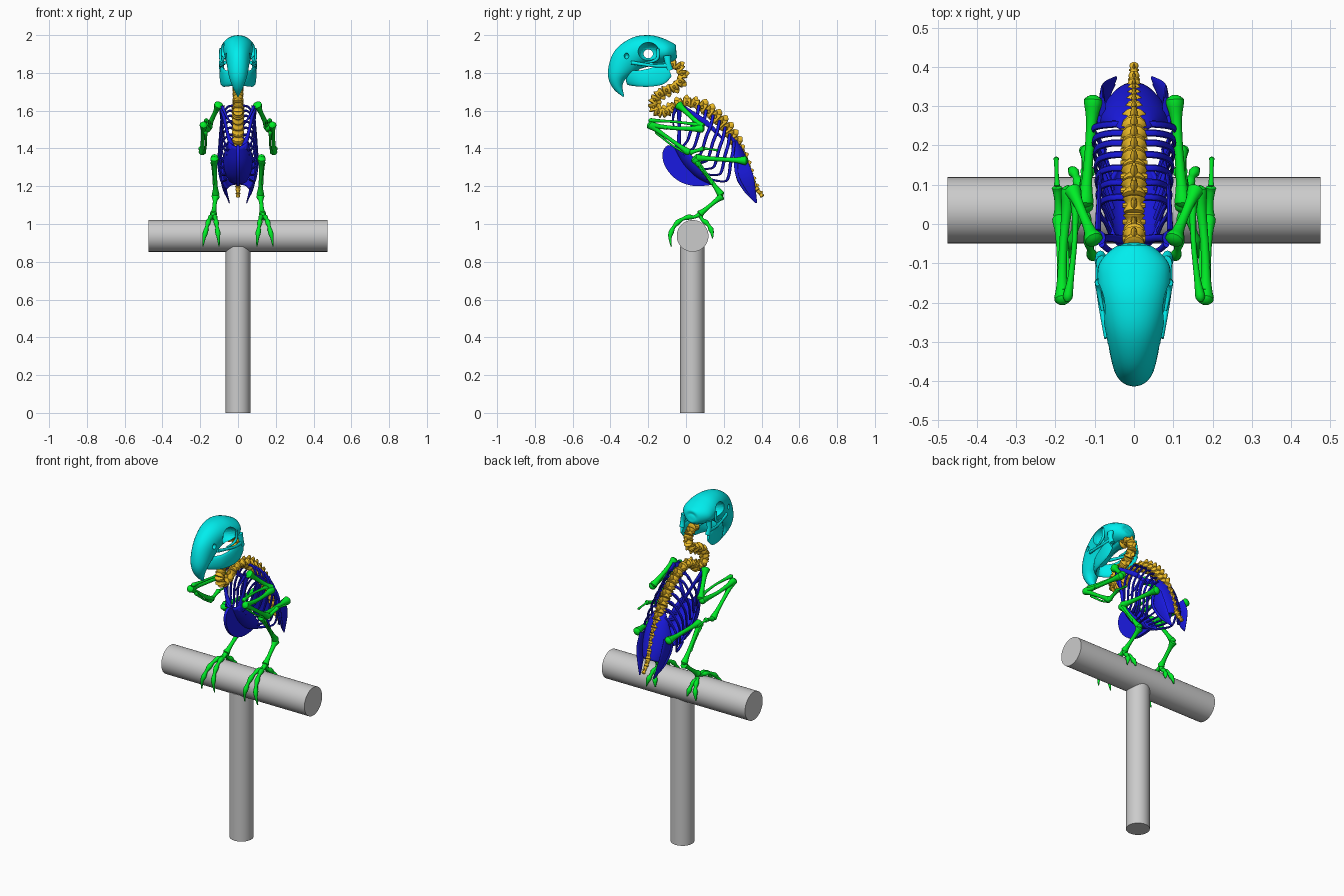
import bpy, bmesh, math
from mathutils import Vector as V

if "Cube" in bpy.data.objects:
    bpy.data.objects.remove(bpy.data.objects["Cube"])

def mat(name, c):
    m = bpy.data.materials.new(name)
    m.diffuse_color = (*c, 1)
    m.use_nodes = True
    m.node_tree.nodes["Principled BSDF"].inputs["Base Color"].default_value = m.diffuse_color
    return m

CYAN, ORANGE = mat("cyan", (0, .85, .85)), mat("orange", (.85, .5, .02))
BLUE, GREEN = mat("blue", (.01, .01, .75)), mat("green", (0, .85, .02))

def finish(name, bm, m):
    bmesh.ops.recalc_face_normals(bm, faces=bm.faces)
    me = bpy.data.meshes.new(name)
    bm.to_mesh(me)
    bm.free()
    ob = bpy.data.objects.new(name, me)
    bpy.context.collection.objects.link(ob)
    if m:
        me.materials.append(m)
    return ob

def spline(ctrl, sub=4):
    # Catmull-Rom through tuples of any length
    P = [ctrl[0]] + list(ctrl) + [ctrl[-1]]
    out = []
    for i in range(1, len(P) - 2):
        for k in range(sub):
            t = k / sub
            out.append([.5 * (2*b + (c-a)*t + (2*a-5*b+4*c-d)*t*t + (3*b-a-3*c+d)*t**3)
                        for a, b, c, d in zip(P[i-1], P[i], P[i+1], P[i+2])])
    return out + [list(ctrl[-1])]

def tube(name, ctrl, m, ref=(1, 0, 0), seg=12, sub=4):
    # ctrl: (x, y, z, radius along ref, radius across)
    S = spline(ctrl, sub)
    bm, rings = bmesh.new(), []
    for i, s in enumerate(S):
        t = (V(S[min(i+1, len(S)-1)][:3]) - V(S[max(i-1, 0)][:3])).normalized()
        n = V(ref) - t * t.dot(V(ref))
        n.normalize()
        b = t.cross(n)
        ra, rb = max(s[3], .001), max(s[4], .001)
        rings.append([bm.verts.new(V(s[:3]) + n*ra*math.cos(2*math.pi*k/seg) + b*rb*math.sin(2*math.pi*k/seg))
                      for k in range(seg)])
    for r, q in zip(rings, rings[1:]):
        for k in range(seg):
            bm.faces.new((r[k], r[(k+1) % seg], q[(k+1) % seg], q[k]))
    bm.faces.new(rings[0])
    bm.faces.new(rings[-1])
    return finish(name, bm, m)

def pair(name, ctrl, m, **kw):
    for side, sx in (("left", 1), ("right", -1)):
        tube(f"{side}_{name}", [(c[0]*sx, *c[1:]) for c in ctrl], m, **kw)

def bone(name, p, q, r, bow=(0, 0, 0), ends=1.7):
    # long bone with flared ends, mirrored
    p, q, ctrl = V(p), V(q), []
    for t, f in ((-.01, .6), (.03, ends), (.1, ends*.9), (.22, 1.05), (.5, .85), (.78, 1), (.9, ends*.8), (.97, ends*.9), (1.01, .6)):
        c = p.lerp(q, t) + V(bow) * math.sin(math.pi * t)
        ctrl.append((*c, r*f, r*f))
    pair(name, ctrl, GREEN, sub=2)

def shell(name, secs, n, m, thick):
    # arched plate: secs (y, z, half width, edge depth), edges bend along n
    bm, n, rows, N = bmesh.new(), V((0, *n)).normalized(), [], 8
    for y, z, w, d in spline(secs):
        row = []
        for j in range(-N, N + 1):
            a = 1.4 * j / N
            row.append(bm.verts.new(V((w*math.sin(a)/math.sin(1.4), y, z)) + n*d*(1-math.cos(a))/(1-math.cos(1.4))))
        rows.append(row)
    for r, q in zip(rows, rows[1:]):
        for k in range(2*N):
            bm.faces.new((r[k], r[k+1], q[k+1], q[k]))
    ob = finish(name, bm, m)
    so = ob.modifiers.new("thick", 'SOLIDIFY')
    so.thickness, so.offset = thick, 0
    return ob

# Perch
bpy.ops.mesh.primitive_cylinder_add(vertices=64, radius=.084, depth=.95, location=(0, .035, .937), rotation=(0, math.pi/2, 0))
bpy.context.object.name = "perch_bar"
bpy.ops.mesh.primitive_cylinder_add(vertices=64, radius=.065, depth=.88, location=(0, .033, .44))
bpy.context.object.name = "perch_post"

# Skull with hooked upper beak
skull = tube("skull_and_beak", [
    (0, -.05, 1.905, .02, .015), (0, -.06, 1.905, .05, .042), (0, -.1, 1.912, .088, .058), (0, -.15, 1.92, .093, .07),
    (0, -.2, 1.925, .086, .075), (0, -.26, 1.91, .075, .08), (0, -.32, 1.86, .062, .08), (0, -.362, 1.79, .05, .054),
    (0, -.362, 1.73, .03, .028), (0, -.33, 1.675, .004, .004)], CYAN, seg=32, sub=6)

# Eye sockets, window between them, and nostrils
def cutter(name, loc, scale):
    bpy.ops.mesh.primitive_uv_sphere_add(segments=24, ring_count=16, radius=1, location=loc)
    c = bpy.context.object
    c.name, c.scale, c.hide_render, c.display_type = name, scale, True, 'WIRE'
    b = skull.modifiers.new(name, 'BOOLEAN')
    b.operation, b.object, b.solver = 'DIFFERENCE', c, 'EXACT'
    c.hide_set(True)
for sx in (1, -1):
    cutter("socket_cutter", (sx*.1, -.2, 1.912), (.09, .056, .052))
    cutter("nostril_cutter", (sx*.07, -.315, 1.89), (.03, .013, .016))
cutter("window_cutter", (0, -.2, 1.9), (.09, .026, .024))

# Lower jaw, cheek bars, socket rims
jaw = [(.088, -.085, 1.805, .025, .008), (.088, -.13, 1.79, .05, .009), (.078, -.19, 1.775, .048, .01), (.055, -.255, 1.77, .042, .012)]
tube("lower_jaw", jaw + [(0, -.305, 1.775, .04, .014)] + [(-c[0], *c[1:]) for c in jaw[::-1]], CYAN, ref=(0, 0, 1), seg=16)
pair("cheek_bar", [(.09, -.085, 1.84, .008, .012), (.09, -.17, 1.838, .006, .008), (.068, -.29, 1.855, .008, .01)], CYAN)
pair("jaw_joint", [(.082, -.1, 1.89, .015, .02), (.088, -.095, 1.85, .012, .016), (.085, -.085, 1.815, .014, .018)], CYAN)
pair("socket_rim", [(.093, -.15, 1.93, .006, .008), (.093, -.15, 1.88, .007, .009), (.088, -.18, 1.86, .006, .007), (.08, -.22, 1.855, .004, .005)], CYAN)
tube("palate", [(0, -.1, 1.855, .03, .015), (0, -.2, 1.845, .022, .012), (0, -.31, 1.82, .03, .02)], CYAN)

# Spine: resample one S-curve into vertebrae
path = [V((0, *p)) for p in spline([
    (-.095, 1.842), (-.04, 1.838), (-.018, 1.777), (-.058, 1.726), (-.127, 1.70), (-.175, 1.65), (-.165, 1.597),
    (-.10, 1.59), (-.037, 1.64), (.042, 1.64), (.106, 1.605), (.164, 1.56), (.212, 1.507), (.254, 1.438),
    (.30, 1.36), (.335, 1.27), (.365, 1.20), (.405, 1.145)], 10)]
arc = [0]
for a, b in zip(path, path[1:]):
    arc.append(arc[-1] + (b - a).length)
def along(s):
    for i in range(1, len(arc)):
        if arc[i] >= s:
            return path[i-1].lerp(path[i], (s - arc[i-1]) / (arc[i] - arc[i-1]))
    return path[-1]
count = 29
step = arc[-1] / count
for i in range(count):
    p, q = along(i*step), along((i+1)*step)
    c, t = (p+q)/2, (q-p).normalized()
    thorax = 15 <= i <= 21
    r = .03 if thorax else .026
    if i > 21:
        r = .024 - .0022*(i-22)
    tube(f"vertebra_{i+1:02d}", [(*(p.lerp(q, u)), r*f, r*f) for u, f in
         ((-.03, .6), (.06, 1), (.25, 1), (.5, .75), (.75, .9), (.92, 1.1), (1.04, .65))], ORANGE, sub=2)
    up = V((0, -t.z, t.y))  # dorsal side
    h = 1.5 if thorax else 1.3
    tube(f"dorsal_process_{i+1:02d}", [(*c, r*.35, r*.8), (*(c+up*r), r*.3, r*.7), (*(c+up*r*h+t*.006), r*.15, r*.35)], ORANGE, seg=8, sub=2)
    tube(f"side_process_{i+1:02d}", [(c.x+k*r*1.15, c.y, c.z, r*.35*(1.6-abs(k)), r*.35*(1.6-abs(k))) for k in (-1, -.6, 0, .6, 1)],
         ORANGE, ref=(0, 1, 0), seg=8, sub=2)

# Ribs
for i in range(7):
    t = i / 6
    L = lambda a, b: a + (b - a) * t
    top = along(step * (15 + 6.3*t))
    w, ey, ez = L(.088, .102), L(.015, .225), L(1.46, 1.25)
    pair(f"rib_{i+1}", [
        (.01, top.y, top.z-.005, .009, .007), (.055, top.y, top.z-.01, .009, .006), (w*.93, top.y*.8+ey*.2, top.z-.06, .009, .005),
        (w*1.03, top.y*.4+ey*.6, top.z*.4+ez*.6, .009, .005), (w*.93, ey, ez, .008, .005),
        (w*.82, ey*.75+L(-.03, .12)*.25, ez-.025, .007, .005), (.055, L(-.035, .11), L(1.39, 1.24), .008, .006)],
        BLUE, ref=(0, 1, 0), seg=8)

# Breastbone plate and keel blade
shell("breastbone", [(-.06, 1.41, .045, .03), (-.01, 1.32, .07, .06), (.06, 1.25, .07, .05), (.13, 1.215, .045, .02)], (.5, .85), BLUE, .01)
bm = bmesh.new()
edge = spline([(-.055, 1.41), (-.1, 1.415), (-.125, 1.37), (-.108, 1.3), (-.05, 1.235), (.03, 1.203), (.12, 1.205), (.135, 1.22), (.06, 1.255), (-.01, 1.325)], 5)
bm.faces.new([bm.verts.new((-.008, y, z)) for y, z in edge])
ex = bmesh.ops.extrude_face_region(bm, geom=bm.faces[:])
bmesh.ops.translate(bm, vec=(.016, 0, 0), verts=[g for g in ex["geom"] if isinstance(g, bmesh.types.BMVert)])
finish("breastbone_keel", bm, BLUE)

# Shoulder girdle
pair("coracoid", [(.088, -.035, 1.625, .016, .018), (.075, -.036, 1.57, .01, .011), (.055, -.036, 1.48, .009, .01), (.03, -.04, 1.4, .018, .012)], BLUE)
pair("shoulder_blade", [(.092, -.02, 1.615, .008, .016), (.09, .05, 1.575, .006, .013), (.085, .12, 1.525, .005, .014), (.072, .19, 1.455, .003, .005)], BLUE)
pair("collar_bone", [(.082, -.05, 1.62, .008, .01), (.06, -.068, 1.57, .006, .007), (.028, -.066, 1.52, .003, .004)], BLUE)

# Pelvis
shell("pelvis", [(.245, 1.465, .025, .01), (.28, 1.42, .055, .03), (.315, 1.35, .082, .065), (.342, 1.27, .083, .08), (.355, 1.21, .06, .06)], (-.88, -.4), BLUE, .012)
pair("hip_blade", [(.08, .29, 1.33, .008, .035), (.08, .315, 1.25, .008, .042), (.066, .34, 1.18, .007, .03), (.046, .372, 1.112, .003, .005)], BLUE)
pair("pubis", [(.088, .265, 1.33, .006, .012), (.092, .27, 1.26, .005, .008), (.075, .31, 1.18, .005, .007), (.05, .355, 1.13, .003, .004)], BLUE)

# Folded wings
bone("humerus", (.1, -.045, 1.635), (.158, .09, 1.51), .014)
bone("ulna", (.162, .095, 1.505), (.182, -.2, 1.525), .0125, (.008, 0, -.008))
bone("radius_bone", (.15, .08, 1.522), (.17, -.195, 1.548), .008, (-.008, 0, .006))
bone("hand", (.182, -.2, 1.53), (.19, .02, 1.375), .012)
bone("hand_strut", (.172, -.16, 1.49), (.18, .005, 1.375), .006, (-.006, 0, -.014))
bone("finger_base", (.19, .02, 1.378), (.196, .095, 1.4), .011, ends=1.4)
bone("finger_tip", (.196, .095, 1.4), (.198, .17, 1.39), .006, ends=1.3)
bone("thumb", (.18, -.17, 1.53), (.188, -.1, 1.505), .007, ends=1.2)

# Legs
bone("thigh", (.103, .325, 1.335), (.125, .045, 1.35), .0135)
bone("shin", (.125, .04, 1.352), (.118, .19, 1.15), .0125)
bone("thin_shin", (.138, .055, 1.33), (.128, .14, 1.21), .005)
bone("ankle_bone", (.118, .192, 1.15), (.13, .07, 1.05), .0125)

# Toes curl over the bar, two forward and two back
def toe(name, x_end, angles, r_end):
    ctrl, n = [(.13, .075, 1.053, .014, .014)], len(angles)
    for i, a in enumerate(angles):
        u = (i + 1) / n
        d, a = .1 + (r_end - .1) * u * u, math.radians(a)
        r = .003 if i == n - 1 else (.009, .014)[i % 2]
        ctrl.append((.13 + (x_end-.13)*u, .035 + d*math.sin(a), .937 + d*math.cos(a), r, r))
    pair(name, ctrl, GREEN, sub=3)
toe("front_outer_toe", .186, (5, -12, -30, -48, -64, -80, -94, -116), .126)
toe("front_inner_toe", .1, (5, -12, -30, -48, -64, -80, -94, -116), .126)
toe("back_outer_toe", .165, (30, 44, 58, 70, 82, 97), .106)
toe("back_inner_toe", .105, (30, 44, 58, 70, 80, 90), .106)

# Smooth shading
bpy.ops.object.select_all(action='SELECT')
bpy.ops.object.shade_smooth_by_angle(angle=math.radians(40))
